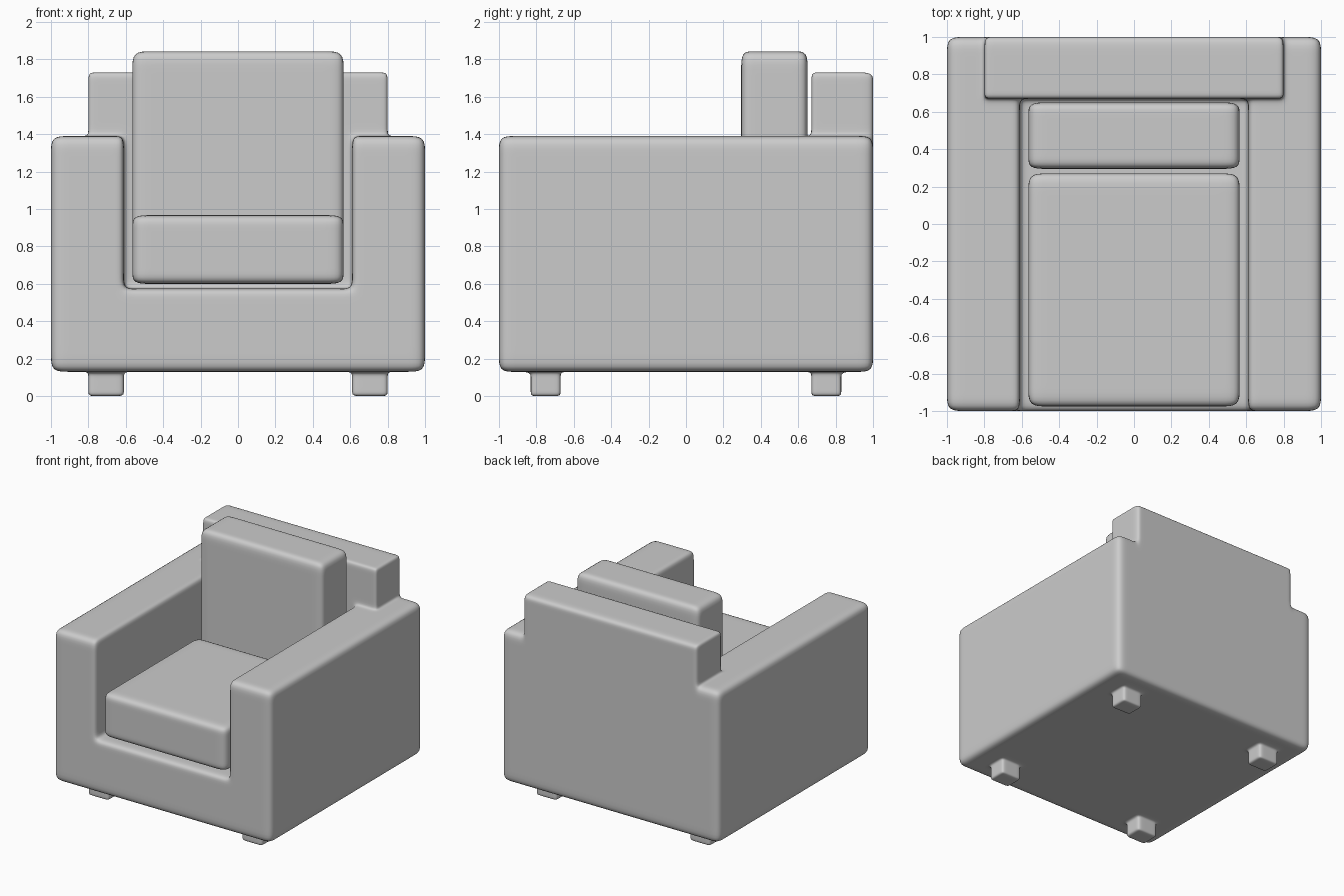
import bpy, bmesh

if "Cube" in bpy.data.objects:
    bpy.data.objects.remove(bpy.data.objects["Cube"])


def mirrored(half):
    """Symmetric list of loop positions from its positive half."""
    return [-v for v in reversed(half)] + half


def soft_block(name, xs, ys, zs, solid=lambda x, y, z: True):
    """Skin the filled cells of a loop grid with quads, then subdivide smoothly."""
    axes = (xs, ys, zs)

    def filled(c):
        if any(c[a] < 0 or c[a] >= len(axes[a]) - 1 for a in range(3)):
            return False
        return solid(*[(axes[a][c[a]] + axes[a][c[a] + 1]) / 2 for a in range(3)])

    bm = bmesh.new()
    verts = {}

    def vert(i):
        if i not in verts:
            verts[i] = bm.verts.new([axes[a][i[a]] for a in range(3)])
        return verts[i]

    for i in range(len(xs) - 1):
        for j in range(len(ys) - 1):
            for k in range(len(zs) - 1):
                cell = (i, j, k)
                if not filled(cell):
                    continue
                for a in range(3):
                    for side in (0, 1):
                        other = list(cell)
                        other[a] += 2 * side - 1
                        if filled(other):
                            continue
                        b, c = (a + 1) % 3, (a + 2) % 3
                        quad = []
                        for u, v in ((0, 0), (1, 0), (1, 1), (0, 1)):
                            p = list(cell)
                            p[a] += side
                            p[b] += u
                            p[c] += v
                            quad.append(vert(tuple(p)))
                        bm.faces.new(quad if side else quad[::-1])
    for f in bm.faces:
        f.smooth = True
    mesh = bpy.data.meshes.new(name)
    bm.to_mesh(mesh)
    bm.free()
    obj = bpy.data.objects.new(name, mesh)
    bpy.context.collection.objects.link(obj)
    sub = obj.modifiers.new("soften", 'SUBSURF')
    sub.levels = sub.render_levels = 2
    return obj


def loops(lo, hi, r):
    """Ends of a span with two support loops beside each."""
    return [lo, lo + r, lo + 2 * r, hi - 2 * r, hi - r, hi]


# Frame: base, arms, back and feet in one piece
def frame_cell(x, y, z):
    x_abs, y_abs = abs(x), abs(y)
    if z < 0.13:
        return 0.61 < x_abs < 0.80 and 0.67 < y_abs < 0.83
    if z < 0.575:
        return True
    if z < 1.39:
        return x_abs > 0.61 or y > 0.67
    return x_abs < 0.80 and y > 0.67


soft_block(
    "armchair_frame",
    mirrored([0.45, 0.55, 0.61, 0.66, 0.76, 0.80, 0.84, 0.90, 1.0]),
    mirrored([0.50, 0.62, 0.67, 0.71, 0.79, 0.83, 0.91, 1.0]),
    [0.0, 0.03, 0.10, 0.13, 0.22, 0.40, 0.52, 0.575, 0.64, 0.80,
     1.20, 1.30, 1.39, 1.43, 1.60, 1.68, 1.73],
    frame_cell)

# Loose cushions
wide = loops(-0.565, 0.565, 0.10)
soft_block("seat_cushion", wide, loops(-0.975, 0.27, 0.10), loops(0.60, 0.967, 0.07))
soft_block("back_cushion", wide, loops(0.295, 0.65, 0.07), loops(0.60, 1.843, 0.10))
